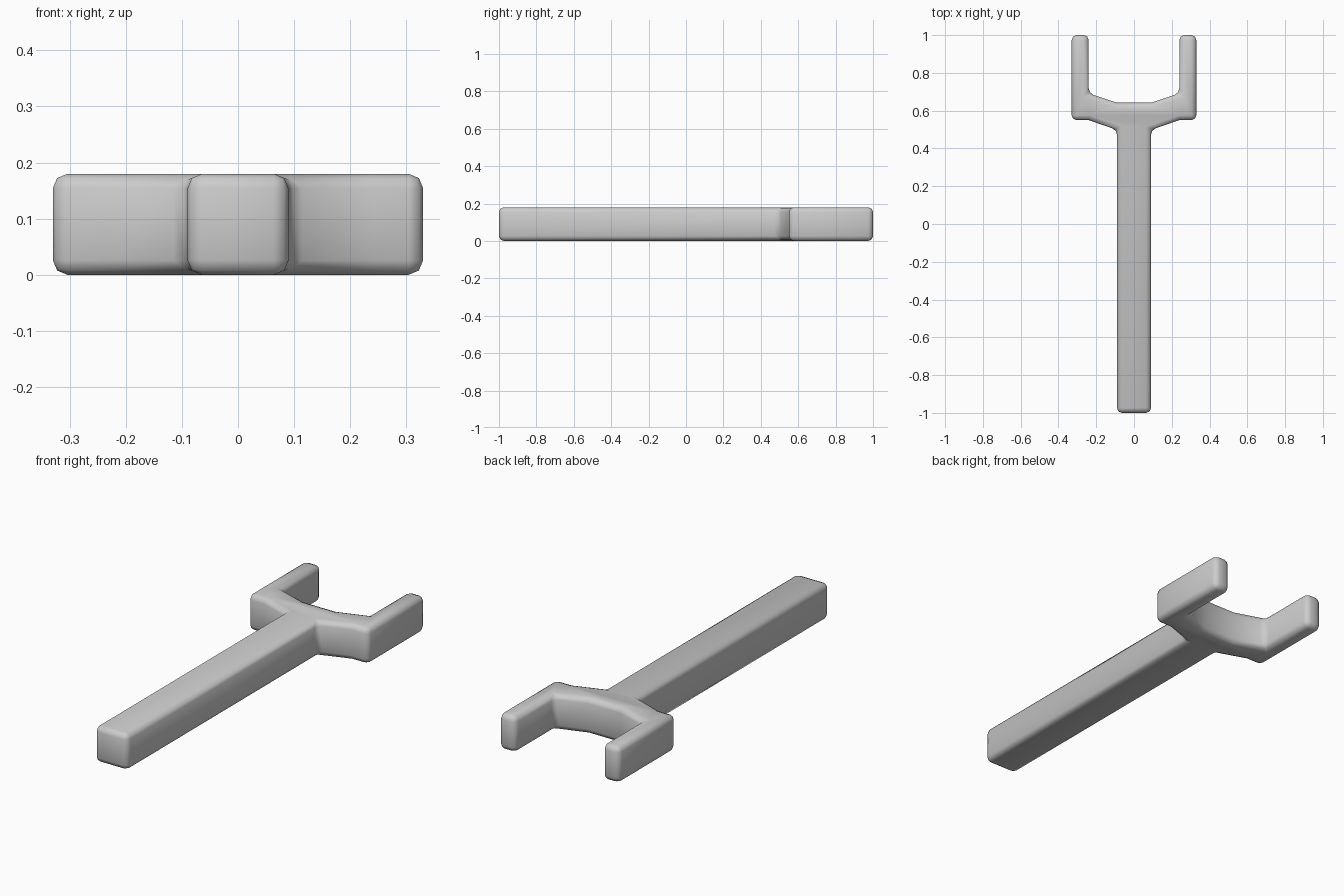
import bpy, bmesh

if "Cube" in bpy.data.objects:
    bpy.data.objects.remove(bpy.data.objects["Cube"])

HEIGHT = 0.18

# Right half of the fork outline, from the handle end round to the crotch
half = [(0.09, -1.0), (0.09, 0.498), (0.24, 0.55), (0.33, 0.55),
        (0.33, 1.0), (0.24, 1.0), (0.24, 0.692), (0.09, 0.642)]
outline = half + [(-x, y) for x, y in reversed(half)]

# Extrude the mirrored outline upward from the ground
bm = bmesh.new()
base = bm.faces.new([bm.verts.new((x, y, 0)) for x, y in outline])
result = bmesh.ops.extrude_face_region(bm, geom=[base], use_keep_orig=True)
top = [g for g in result["geom"] if isinstance(g, bmesh.types.BMVert)]
bmesh.ops.translate(bm, verts=top, vec=(0, 0, HEIGHT))
bmesh.ops.recalc_face_normals(bm, faces=bm.faces)

# Round the sharp edges; the shallow bends of the yoke stay plain
edges = [e for e in bm.edges if e.calc_face_angle(0) > 0.6]
bmesh.ops.bevel(bm, geom=edges, offset=0.026, offset_type='OFFSET',
                segments=2, profile=0.5, affect='EDGES', clamp_overlap=True)
bmesh.ops.recalc_face_normals(bm, faces=bm.faces)
for f in bm.faces:
    f.smooth = True

mesh = bpy.data.meshes.new("forked_handle")
bm.to_mesh(mesh)
bm.free()
fork = bpy.data.objects.new("forked_handle", mesh)
bpy.context.collection.objects.link(fork)
